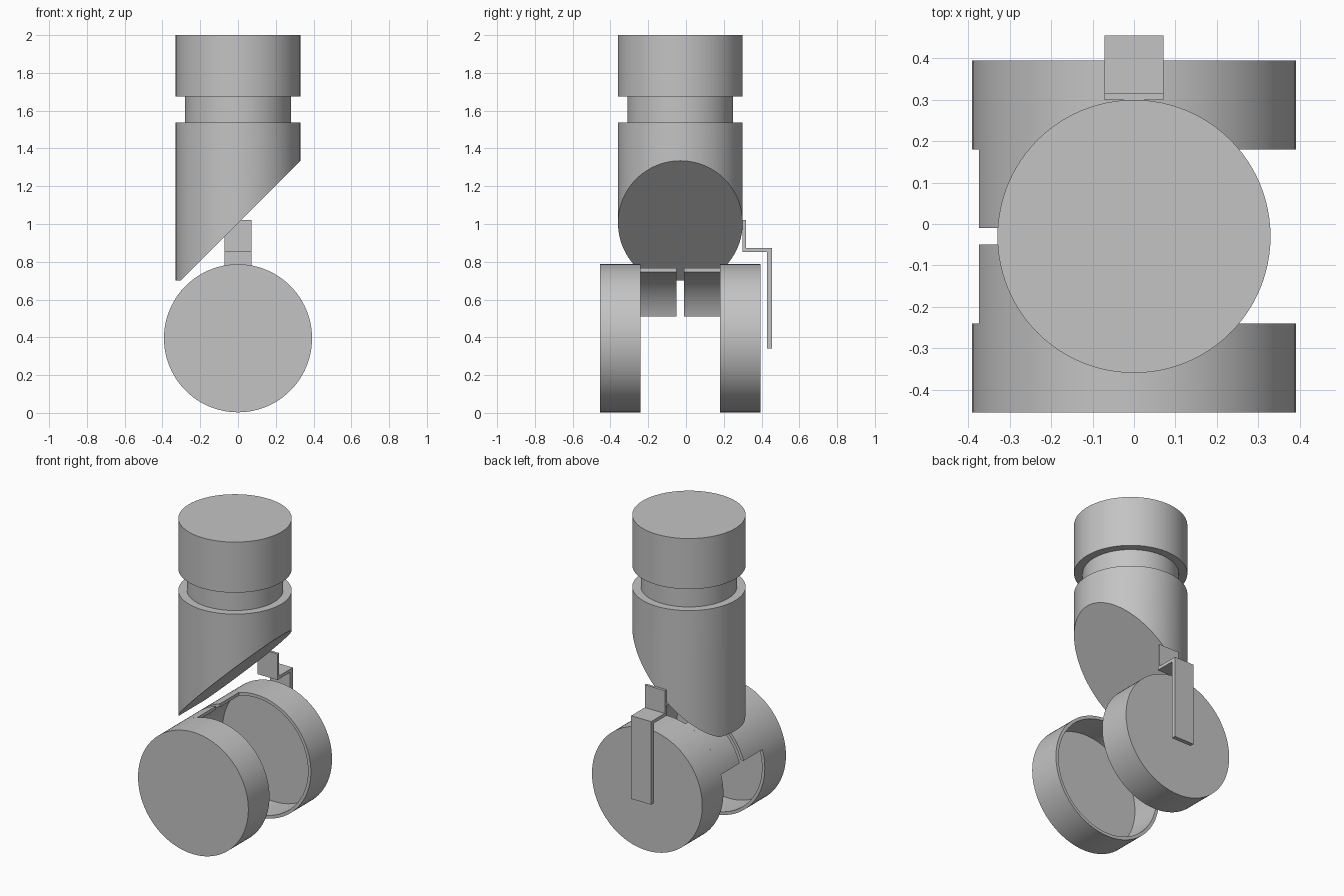
import bpy, bmesh, math
from mathutils import Vector

cube = bpy.data.objects.get("Cube")
if cube:
    bpy.data.objects.remove(cube, do_unlink=True)

grey = bpy.data.materials.new("plain grey")
grey.use_nodes = True
grey.diffuse_color = (0.55, 0.55, 0.55, 1)
grey.node_tree.nodes["Principled BSDF"].inputs["Base Color"].default_value = grey.diffuse_color

MID_Y = -0.03        # plane midway between the wheels
WHEEL_R, INNER_R, WHEEL_Z = 0.392, 0.372, 0.395
SEGMENTS = 96


def finish(name, bm):
    """Turn a bmesh into a named object with smooth curves and sharp edges."""
    bmesh.ops.remove_doubles(bm, verts=bm.verts, dist=1e-5)
    bmesh.ops.recalc_face_normals(bm, faces=bm.faces)
    mesh = bpy.data.meshes.new(name)
    bm.to_mesh(mesh)
    bm.free()
    mesh.materials.append(grey)
    mesh.shade_smooth()
    mesh.set_sharp_from_angle(angle=math.radians(30))
    obj = bpy.data.objects.new(name, mesh)
    bpy.context.collection.objects.link(obj)
    return obj


def lathe(profile, axis, center):
    """Revolve (radius, height) points around an axis through center."""
    bm = bmesh.new()
    axis, center = Vector(axis), Vector(center)
    side = Vector((1, 0, 0))
    verts = [bm.verts.new(center + side * r + axis * h) for r, h in profile]
    edges = [bm.edges.new(pair) for pair in zip(verts, verts[1:])]
    bmesh.ops.spin(bm, geom=verts + edges, cent=center, axis=axis,
                   angle=math.tau, steps=SEGMENTS, use_merge=True)
    return bm


def extrude(points, offset):
    """Extrude a closed outline of 3D points along an offset."""
    bm = bmesh.new()
    face = bm.faces.new([bm.verts.new(p) for p in points])
    top = bmesh.ops.extrude_face_region(bm, geom=[face], use_keep_orig=True)
    moved = [v for v in top["geom"] if isinstance(v, bmesh.types.BMVert)]
    bmesh.ops.translate(bm, verts=moved, vec=offset)
    return bm


# Upright stem: cap, narrow neck and slanted lower sleeve
up, origin = (0, 0, 1), (0, MID_Y, 0)
for name, radius, low, high in (("stem_cap", 0.33, 1.675, 2.0),
                                ("stem_neck", 0.28, 1.53, 1.685)):
    finish(name, lathe([(0, low), (radius, low), (radius, high), (0, high)], up, origin))

sleeve = lathe([(0, 0.70), (0.33, 0.70), (0.33, 1.537), (0, 1.537)], up, origin)
bmesh.ops.remove_doubles(sleeve, verts=sleeve.verts, dist=1e-5)
bmesh.ops.bisect_plane(sleeve, geom=sleeve.verts[:] + sleeve.edges[:] + sleeve.faces[:],
                       plane_co=(0, 0, 1.005), plane_no=(1, 0, -1), clear_outer=True)
bmesh.ops.holes_fill(sleeve, edges=[e for e in sleeve.edges if e.is_boundary], sides=0)
finish("stem_sleeve", sleeve)


# Wheels: hollow cups open toward each other, with a fender arc on each
def arc(radius):
    start = math.asin((0.51 - WHEEL_Z) / radius)
    end = math.acos(0.12 / radius)
    steps = 24
    angles = [start + (end - start) * i / steps for i in range(steps + 1)]
    return [(-radius * math.cos(a), WHEEL_Z + radius * math.sin(a)) for a in angles]


for label, side in (("front", -1), ("back", 1)):
    cup = [(0, 0.425), (WHEEL_R, 0.425), (WHEEL_R, 0.21), (INNER_R, 0.21),
           (INNER_R, 0.405), (0, 0.405)]
    finish(label + "_wheel", lathe(cup, (0, side, 0), (0, MID_Y, WHEEL_Z)))
    outline = arc(WHEEL_R) + arc(INNER_R)[::-1]
    points = [(x, MID_Y + side * 0.02, z) for x, z in outline]
    finish(label + "_fender", extrude(points, (0, side * 0.19, 0)))

# Brake lever: stepped strip behind the back wheel
steps = [(0.30, 1.02), (0.317, 1.02), (0.317, 0.874), (0.455, 0.874),
         (0.455, 0.34), (0.428, 0.34), (0.428, 0.853), (0.30, 0.853)]
finish("brake_lever", extrude([(-0.071, y, z) for y, z in steps], (0.142, 0, 0)))
